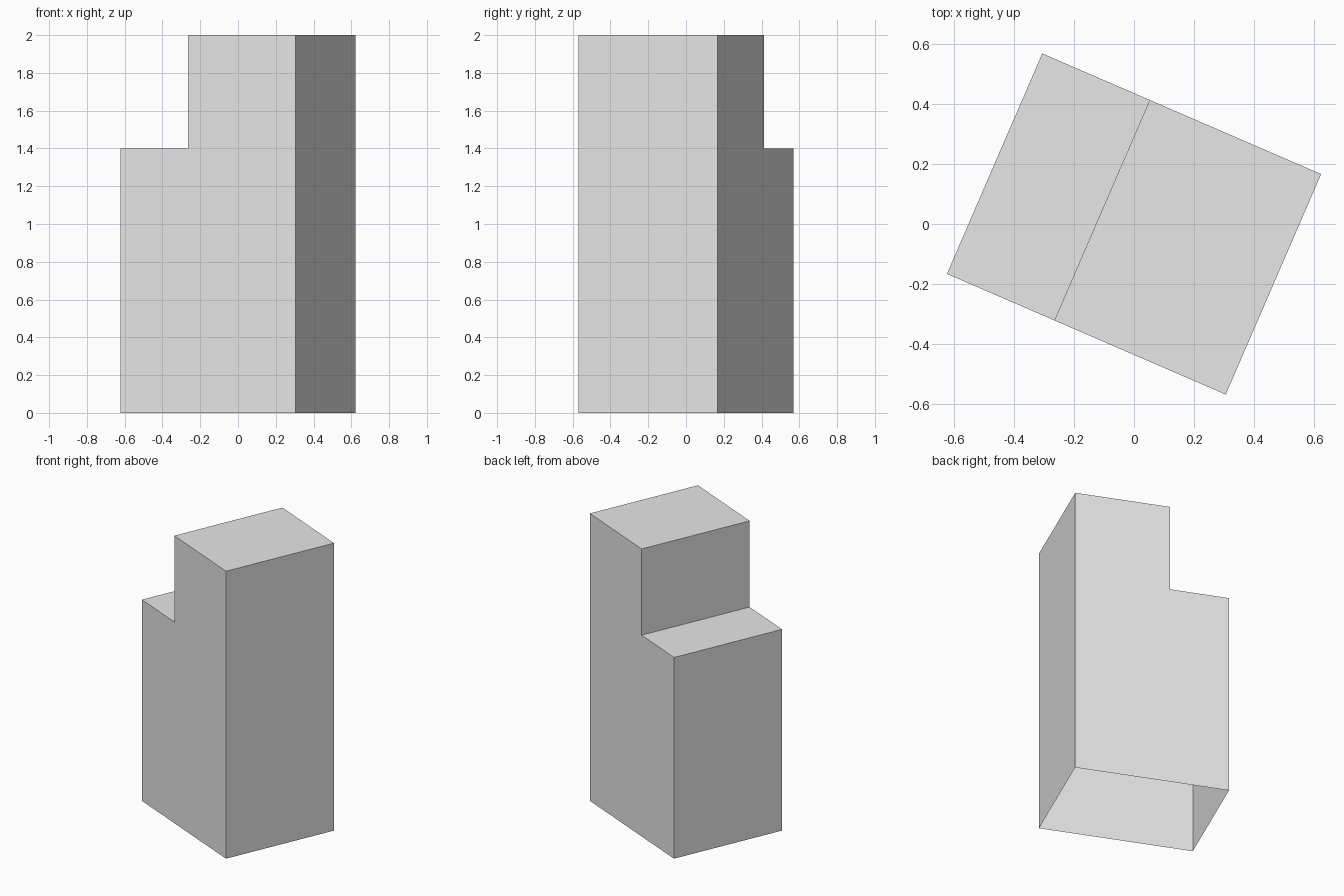
import bpy
import bmesh
from math import radians
from mathutils import Matrix, Vector

cube = bpy.data.objects.get("Cube")
if cube:
    bpy.data.objects.remove(cube, do_unlink=True)

HALF_LENGTH, HALF_DEPTH = 0.506, 0.4
STEP_X, STEP_Z, TOP_Z = -0.116, 1.4, 2.0

# Single plain grey
grey = bpy.data.materials.new("light_grey")
grey.use_nodes = True
colour = (0.8, 0.8, 0.8, 1)
grey.diffuse_color = colour
grey.node_tree.nodes["Principled BSDF"].inputs["Base Color"].default_value = colour

# Stepped side profile, extruded through the depth
profile = [(-HALF_LENGTH, 0), (HALF_LENGTH, 0), (HALF_LENGTH, TOP_Z),
           (STEP_X, TOP_Z), (STEP_X, STEP_Z), (-HALF_LENGTH, STEP_Z)]
bm = bmesh.new()
side = bm.faces.new([bm.verts.new((x, -HALF_DEPTH, z)) for x, z in profile])
extruded = bmesh.ops.extrude_face_region(bm, geom=[side], use_keep_orig=True)
verts = [g for g in extruded["geom"] if isinstance(g, bmesh.types.BMVert)]
bmesh.ops.translate(bm, verts=verts, vec=Vector((0, 2 * HALF_DEPTH, 0)))
bmesh.ops.recalc_face_normals(bm, faces=bm.faces[:])

# Open underside
underside = [f for f in bm.faces if f.calc_center_median().z < 0.01]
bmesh.ops.delete(bm, geom=underside, context='FACES')

# Turn the block on its footprint
bmesh.ops.transform(bm, matrix=Matrix.Rotation(radians(-23.4), 4, 'Z'), verts=bm.verts[:])

mesh = bpy.data.meshes.new("stepped_block")
bm.to_mesh(mesh)
bm.free()
mesh.materials.append(grey)
block = bpy.data.objects.new("stepped_block", mesh)
bpy.context.collection.objects.link(block)
